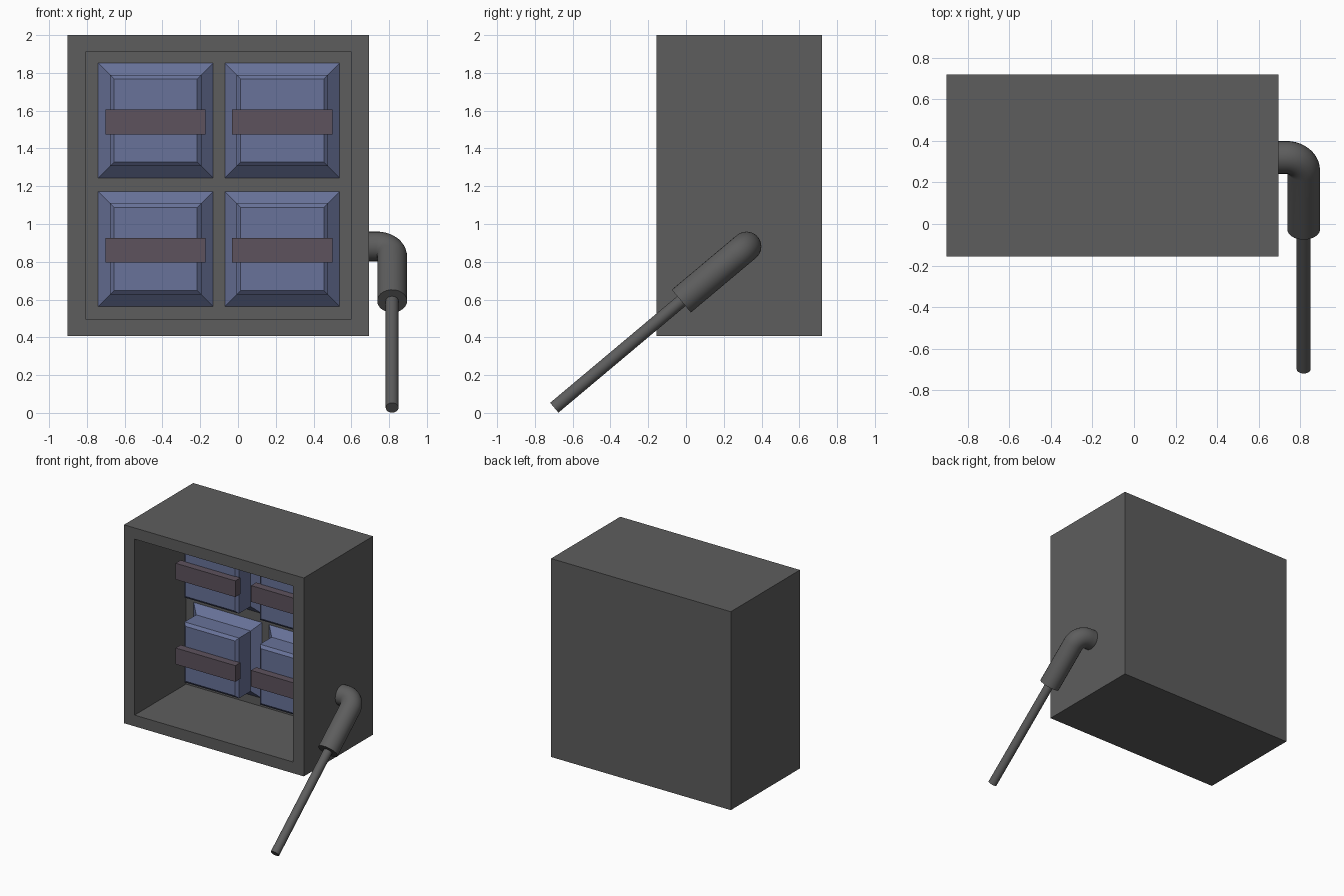
import bpy, bmesh, math
from mathutils import Vector

if "Cube" in bpy.data.objects:
    bpy.data.objects.remove(bpy.data.objects["Cube"])


def material(name, rgb):
    m = bpy.data.materials.new(name)
    m.diffuse_color = (*rgb, 1)
    m.use_nodes = True
    m.node_tree.nodes["Principled BSDF"].inputs["Base Color"].default_value = m.diffuse_color
    return m


GREY = material("dark_grey", (0.11, 0.11, 0.11))
BLUE = material("muted_blue", (0.14, 0.17, 0.32))
PLUM = material("dull_plum", (0.11, 0.085, 0.11))


def loft(name, x, z, rings, mat):
    """Skin square sections (half width, half height, y), capped at both ends."""
    bm = bmesh.new()
    loops = [[bm.verts.new((x + sx * hx, y, z + sz * hz))
              for sx, sz in ((-1, -1), (1, -1), (1, 1), (-1, 1))]
             for hx, hz, y in rings]
    for a, b in zip(loops, loops[1:]):
        for i in range(4):
            j = (i + 1) % 4
            bm.faces.new((a[i], a[j], b[j], b[i]))
    bm.faces.new(loops[0])
    bm.faces.new(loops[-1])
    bmesh.ops.recalc_face_normals(bm, faces=bm.faces)
    me = bpy.data.meshes.new(name)
    bm.to_mesh(me)
    bm.free()
    me.materials.append(mat)
    ob = bpy.data.objects.new(name, me)
    bpy.context.collection.objects.link(ob)
    return ob


def tube(name, points, radius, mat):
    """Round capped tube along a path."""
    cu = bpy.data.curves.new(name, 'CURVE')
    cu.dimensions = '3D'
    cu.bevel_depth = radius
    cu.bevel_resolution = 10
    cu.use_fill_caps = True
    sp = cu.splines.new('POLY')
    sp.points.add(len(points) - 1)
    for p, co in zip(sp.points, points):
        p.co = (*co, 1)
    cu.materials.append(mat)
    ob = bpy.data.objects.new(name, cu)
    bpy.context.collection.objects.link(ob)
    bpy.ops.object.select_all(action='DESELECT')
    ob.select_set(True)
    bpy.context.view_layer.objects.active = ob
    bpy.ops.object.convert(target='MESH')
    bpy.ops.object.shade_smooth_by_angle(angle=math.radians(40))
    return bpy.context.object


# Open-fronted housing with recessed back wall
loft("housing", -0.104, 1.204,
     [(0.798, 0.796, 0.72), (0.798, 0.796, -0.157),
      (0.704, 0.706, -0.157), (0.704, 0.706, 0.495)], GREY)

# Four flared, chamfered blocks, each with a crossbar
for col, x in (("left", -0.436), ("right", 0.234)):
    for row, z in (("lower", 0.868), ("upper", 1.548)):
        loft(f"block_{row}_{col}", x, z,
             [(0.304, 0.304, 0.495), (0.242, 0.242, 0.438),
              (0.242, 0.242, 0.29), (0.22, 0.22, 0.27)], BLUE)
        loft(f"crossbar_{row}_{col}", x, z - 0.008,
             [(0.265, 0.065, 0.275), (0.265, 0.065, 0.21)], PLUM)

# Side lever: elbow sleeve leaving the wall, then a thin rod
pivot = Vector((0.816, 0.32, 0.881))
X = Vector((1, 0, 0))
down = Vector((0, -math.cos(math.radians(40)), -math.sin(math.radians(40))))
bend = 0.083
centre = pivot - X * bend + down * bend
path = [pivot - X * 0.16]
for i in range(13):
    a = math.radians(90 * i / 12)
    path.append(centre + bend * (X * math.sin(a) - down * math.cos(a)))
path.append(pivot + down * 0.45)
tube("lever_sleeve", path, 0.079, GREY)
tube("lever_rod", [pivot + down * 0.40, pivot + down * 1.328], 0.034, GREY)
